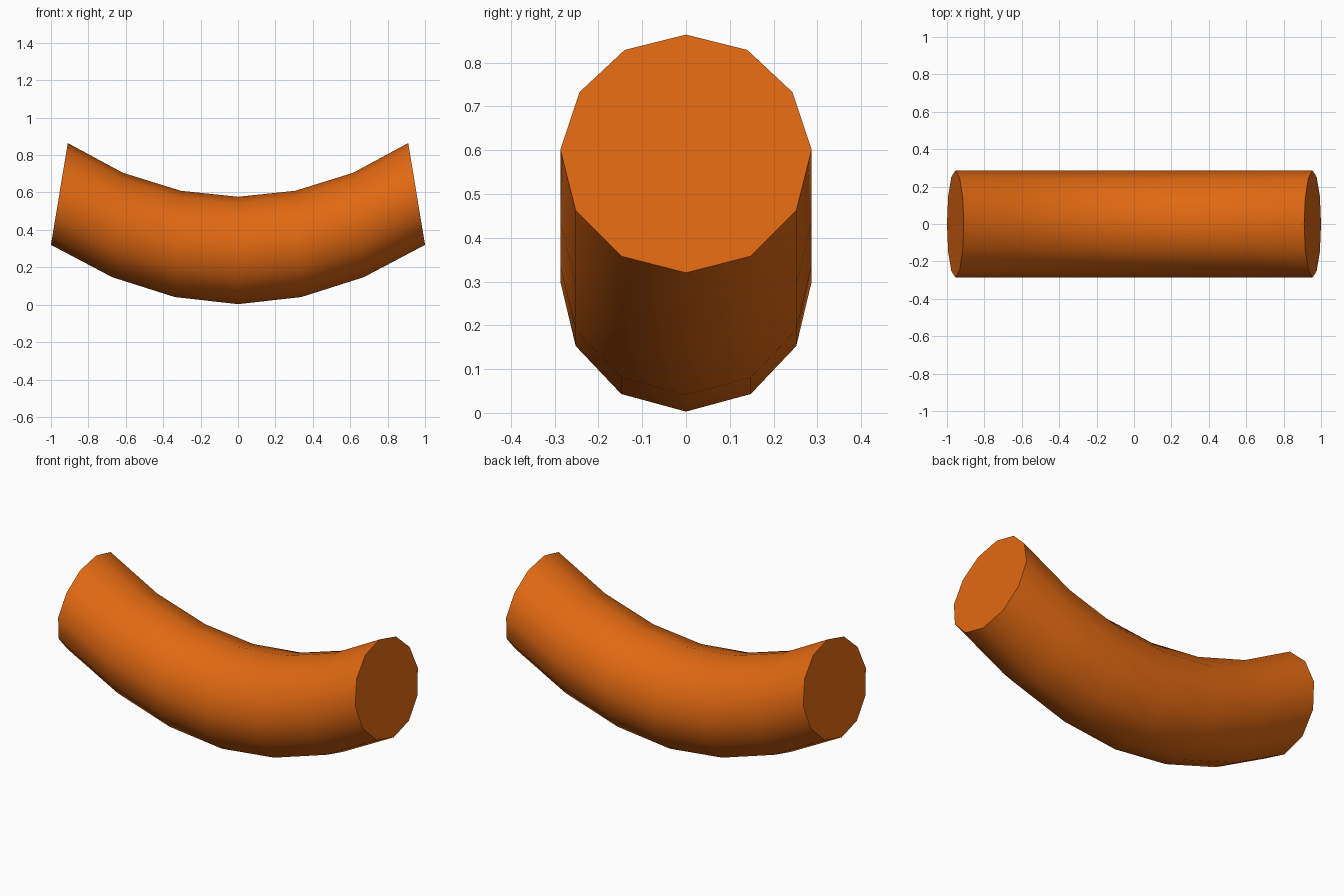
import bpy, bmesh, math

if "Cube" in bpy.data.objects:
    bpy.data.objects.remove(bpy.data.objects["Cube"])

# Half cross-section: (half width, height fraction from bottom to top)
half = [(0, 0), (.148, .070), (.252, .261), (.287, .517),
        (.243, .759), (.14, .936), (0, 1)]
section = half + [(-y, t) for y, t in half[-2:0:-1]]

# Rings of the right half: bottom (x, z) and top (x, z)
rings = [((0, .003), (0, .577)), ((.338, .041), (.306, .609)),
         ((.672, .147), (.615, .705)), ((1, .32), (.91, .864))]
mirrored = [((-b[0], b[1]), (-t[0], t[1])) for b, t in rings[:0:-1]]

# Curved tube lofted through the rings, with flat end caps
bm = bmesh.new()
loops = []
for b, t in mirrored + rings:
    loops.append([bm.verts.new((b[0] + (t[0] - b[0]) * f, y, b[1] + (t[1] - b[1]) * f))
                  for y, f in section])
n = len(section)
for a, b in zip(loops, loops[1:]):
    for i in range(n):
        j = (i + 1) % n
        bm.faces.new((a[i], a[j], b[j], b[i]))
bm.faces.new(loops[0])
bm.faces.new(loops[-1])
bmesh.ops.recalc_face_normals(bm, faces=bm.faces)

mesh = bpy.data.meshes.new("curved_tube")
bm.to_mesh(mesh)
bm.free()
tube = bpy.data.objects.new("curved_tube", mesh)
bpy.context.collection.objects.link(tube)

# Orange finish
mat = bpy.data.materials.new("orange")
mat.diffuse_color = (.75, .14, .006, 1)
mat.use_nodes = True
mat.node_tree.nodes["Principled BSDF"].inputs["Base Color"].default_value = mat.diffuse_color
mesh.materials.append(mat)

# Smooth sides, sharp cap edges
bpy.context.view_layer.objects.active = tube
tube.select_set(True)
bpy.ops.object.shade_smooth_by_angle(angle=math.radians(50))
